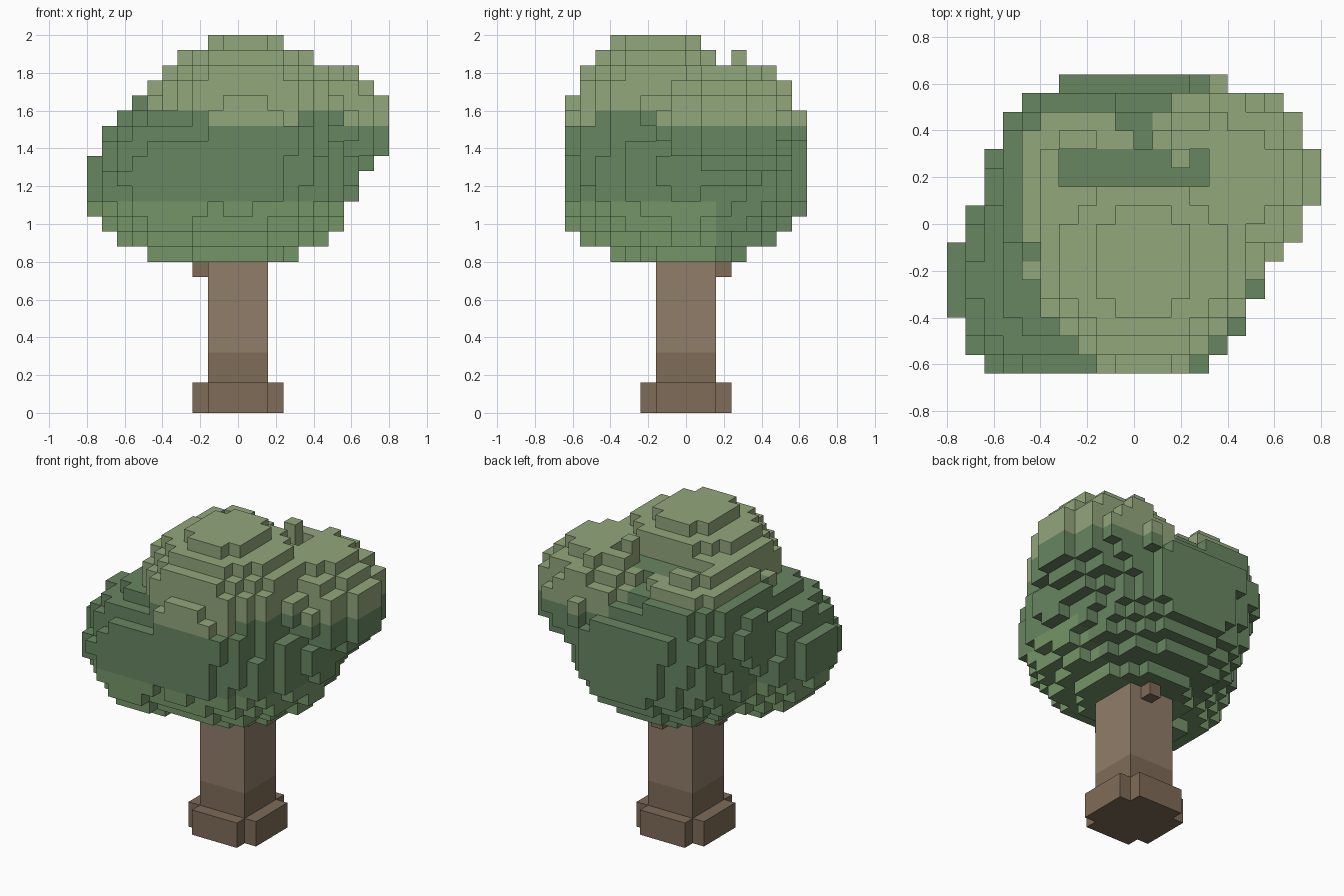
import bpy, bmesh
from mathutils import Vector

if "Cube" in bpy.data.objects:
    bpy.data.objects.remove(bpy.data.objects["Cube"])

V = 0.08  # voxel size

def material(name, rgb):
    m = bpy.data.materials.new(name)
    m.diffuse_color = (*rgb, 1)
    m.use_nodes = True
    m.node_tree.nodes["Principled BSDF"].inputs["Base Color"].default_value = m.diffuse_color
    return m

LIGHT = material("leaf_light", (0.29, 0.385, 0.20))
DARK = material("leaf_dark", (0.14, 0.24, 0.12))
MID = material("leaf_mid", (0.18, 0.30, 0.14))
BARK = material("bark", (0.28, 0.205, 0.143))
ROOT = material("bark_dark", (0.21, 0.15, 0.096))

# Leaf clumps: centre, radii, height above which the leaves are light
CLUMPS = [
    ((0.00, 0.00, 1.26), (0.62, 0.66, 0.485), 1.76),    # core
    ((-0.34, -0.24, 1.22), (0.453, 0.445, 0.41), 1.76), # front left
    ((0.06, -0.28, 1.42), (0.40, 0.40, 0.40), 1.52),    # front
    ((0.38, 0.20, 1.52), (0.415, 0.405, 0.35), 1.52),   # right
    ((0.04, -0.16, 1.60), (0.49, 0.45, 0.41), 1.60),    # crown
    ((-0.21, 0.16, 1.45), (0.42, 0.45, 0.40), 1.68),    # back left
    ((0.04, 0.32, 1.27), (0.45, 0.40, 0.36), 1.76),     # back
]

def centre(c):
    return Vector(((c[0] + 0.5) * V, (c[1] + 0.5) * V, (c[2] + 0.5) * V))

def cell(x, y, z):
    return (int(x // V), int(y // V), int(z // V))

def leaf(p):
    """Material of the clump that owns point p, or None outside all clumps."""
    best, light = min((sum(((p[i] - c[i]) / r[i]) ** 2 for i in range(3)), t)
                      for c, r, t in CLUMPS)
    valley = abs(p.x) < 0.32 and 0.16 < p.y < 0.32 and p.z > 1.6
    if best > 1 or (valley and p.z > 1.76):
        return None
    if valley:
        return DARK
    return LIGHT if p.z > light else MID if p.z < 1.12 and p.y < 0.2 else DARK

# Foliage, clipped to its bounding block
foliage = {}
for i in range(-10, 10):
    for j in range(-8, 8):
        for k in range(10, 25):
            m = leaf(centre((i, j, k)))
            if m:
                foliage[i, j, k] = m
for z in (1.80, 1.88):
    foliage[cell(0.20, 0.28, z)] = LIGHT  # stray leaf blocks

# Trunk with a flared foot and two knots
trunk = {}
for k in range(10):
    for i in range(-3, 3):
        for j in range(-3, 3):
            out = (i in (-3, 2)) + (j in (-3, 2))
            if out == 0 or (out == 1 and k < 2):
                trunk[i, j, k] = ROOT if k < 4 else BARK
for x, y in ((-0.20, -0.04), (0.04, 0.20)):
    trunk[cell(x, y, 0.76)] = ROOT

solid = set(foliage) | set(trunk)

def build(name, cells):
    """Skin the voxels with quads wherever a neighbour is empty."""
    bm, verts = bmesh.new(), {}
    mats = list(dict.fromkeys(cells.values()))

    def vert(c):
        if c not in verts:
            verts[c] = bm.verts.new([a * V for a in c])
        return verts[c]

    for c, m in cells.items():
        for axis in range(3):
            u, w = (axis + 1) % 3, (axis + 2) % 3
            for side in (0, 1):
                n = list(c)
                n[axis] += 2 * side - 1
                if tuple(n) in solid:
                    continue
                ring = []
                for du, dw in ((0, 0), (1, 0), (1, 1), (0, 1)):
                    q = list(c)
                    q[axis] += side
                    q[u] += du
                    q[w] += dw
                    ring.append(vert(tuple(q)))
                f = bm.faces.new(ring if side else ring[::-1])
                f.material_index = mats.index(m)
    me = bpy.data.meshes.new(name)
    bm.to_mesh(me)
    bm.free()
    for m in mats:
        me.materials.append(m)
    ob = bpy.data.objects.new(name, me)
    bpy.context.collection.objects.link(ob)

build("foliage", foliage)
build("trunk", trunk)
